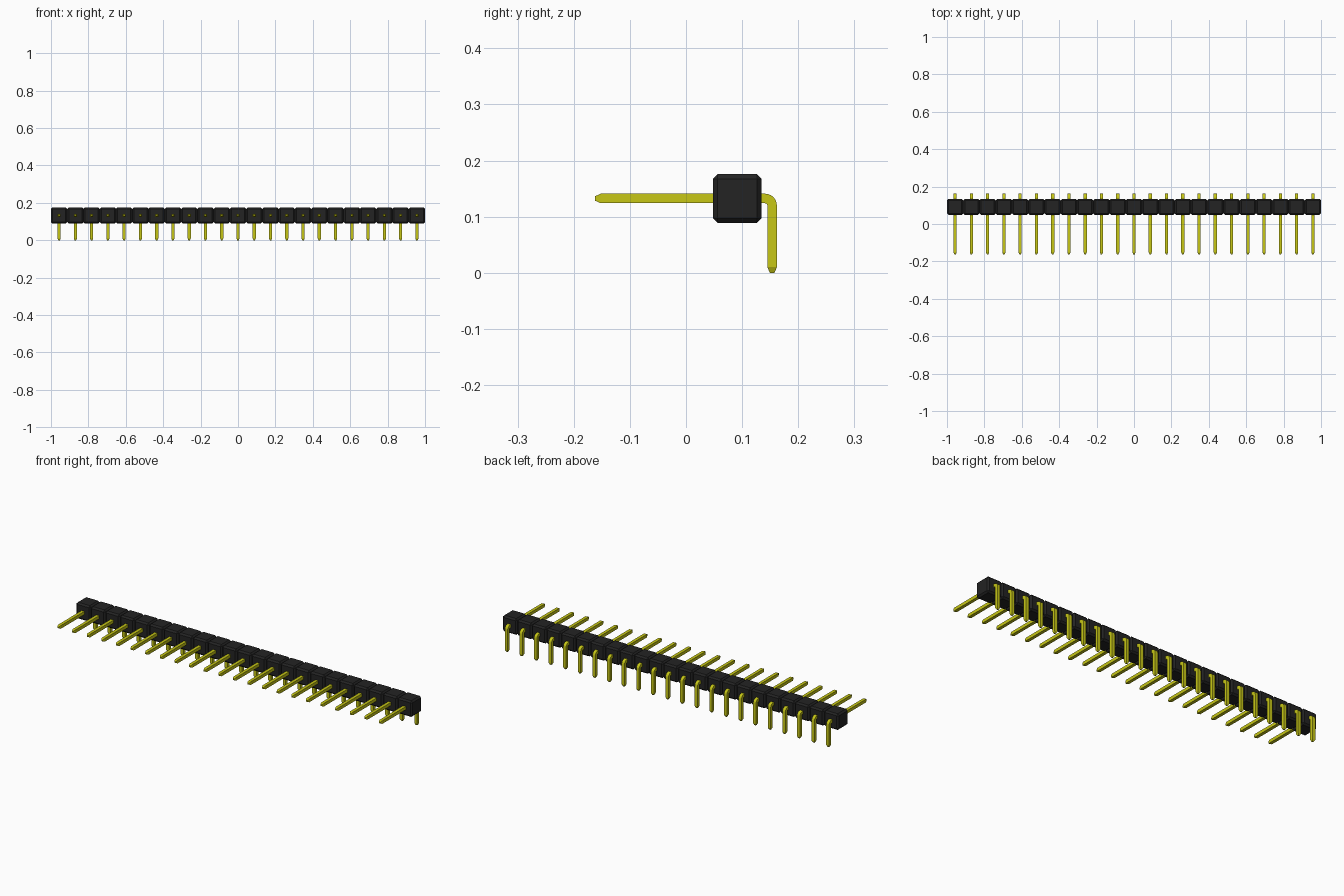
import bpy, bmesh, math
from mathutils import Vector

cube = bpy.data.objects.get("Cube")
if cube:
    bpy.data.objects.remove(cube, do_unlink=True)

COUNT = 23
PITCH = 2.0 / COUNT
BODY_Y, PIN_Z = 0.0915, 0.1325      # centre of the housing row
HALF = 0.0085                       # half thickness of a pin
TIP_HALF, TIP_LEN = 0.004, 0.010    # tapered pin ends
FRONT_Y, LEG_Y = -0.162, 0.1535
BEND_R = 0.0125                     # centreline bend radius


def material(name, rgb, roughness):
    m = bpy.data.materials.new(name)
    m.use_nodes = True
    m.diffuse_color = (*rgb, 1)
    bsdf = m.node_tree.nodes["Principled BSDF"]
    bsdf.inputs["Base Color"].default_value = (*rgb, 1)
    bsdf.inputs["Roughness"].default_value = roughness
    return m


def finish(bm, name, mat):
    bmesh.ops.recalc_face_normals(bm, faces=bm.faces)
    me = bpy.data.meshes.new(name)
    bm.to_mesh(me)
    bm.free()
    me.materials.append(mat)
    return me


black = material("black plastic", (0.017, 0.017, 0.017), 0.6)
gold = material("yellow metal", (0.57, 0.57, 0.008), 0.4)

# Housing segment: a cube with every edge chamfered
bm = bmesh.new()
bmesh.ops.create_cube(bm, size=PITCH)
bmesh.ops.bevel(bm, geom=bm.edges[:], offset=0.0085, segments=1,
                affect='EDGES', profile=0.5)
housing_mesh = finish(bm, "housing_segment", black)

# Pin path in the YZ plane: (y, z, direction angle, half thickness)
path = [(FRONT_Y, PIN_Z, 0, TIP_HALF), (FRONT_Y + TIP_LEN, PIN_Z, 0, HALF)]
STEPS = 6
for i in range(STEPS + 1):
    a = math.radians(90) * i / STEPS
    path.append((LEG_Y - BEND_R + BEND_R * math.sin(a),
                 PIN_Z - BEND_R + BEND_R * math.cos(a), a, HALF))
path += [(LEG_Y, TIP_LEN, math.pi / 2, HALF), (LEG_Y, 0, math.pi / 2, TIP_HALF)]

# Sweep a square section along the path
bm = bmesh.new()
rings = []
for y, z, a, h in path:
    normal = Vector((0, math.sin(a), math.cos(a)))
    rings.append([bm.verts.new(Vector((sx * h, y, z)) + normal * (sn * h))
                  for sx, sn in ((-1, -1), (1, -1), (1, 1), (-1, 1))])
for r0, r1 in zip(rings, rings[1:]):
    for k in range(4):
        n = (k + 1) % 4
        bm.faces.new((r0[k], r0[n], r1[n], r1[k]))
bm.faces.new(rings[0])
bm.faces.new(rings[-1])
# Smooth round the bend, sharp along the square edges and at the tips
bmesh.ops.recalc_face_normals(bm, faces=bm.faces)
for f in bm.faces:
    f.smooth = True
for e in bm.edges:
    e.smooth = e.calc_face_angle() < math.radians(20)
pin_mesh = finish(bm, "bent_pin", gold)

# Repeat segment and pin along the row
for i in range(COUNT):
    x = (i - (COUNT - 1) / 2) * PITCH
    for name, me, loc in (("housing_segment", housing_mesh, (x, BODY_Y, PIN_Z)),
                          ("bent_pin", pin_mesh, (x, 0, 0))):
        ob = bpy.data.objects.new(f"{name}_{i + 1:02d}", me)
        ob.location = loc
        bpy.context.collection.objects.link(ob)
